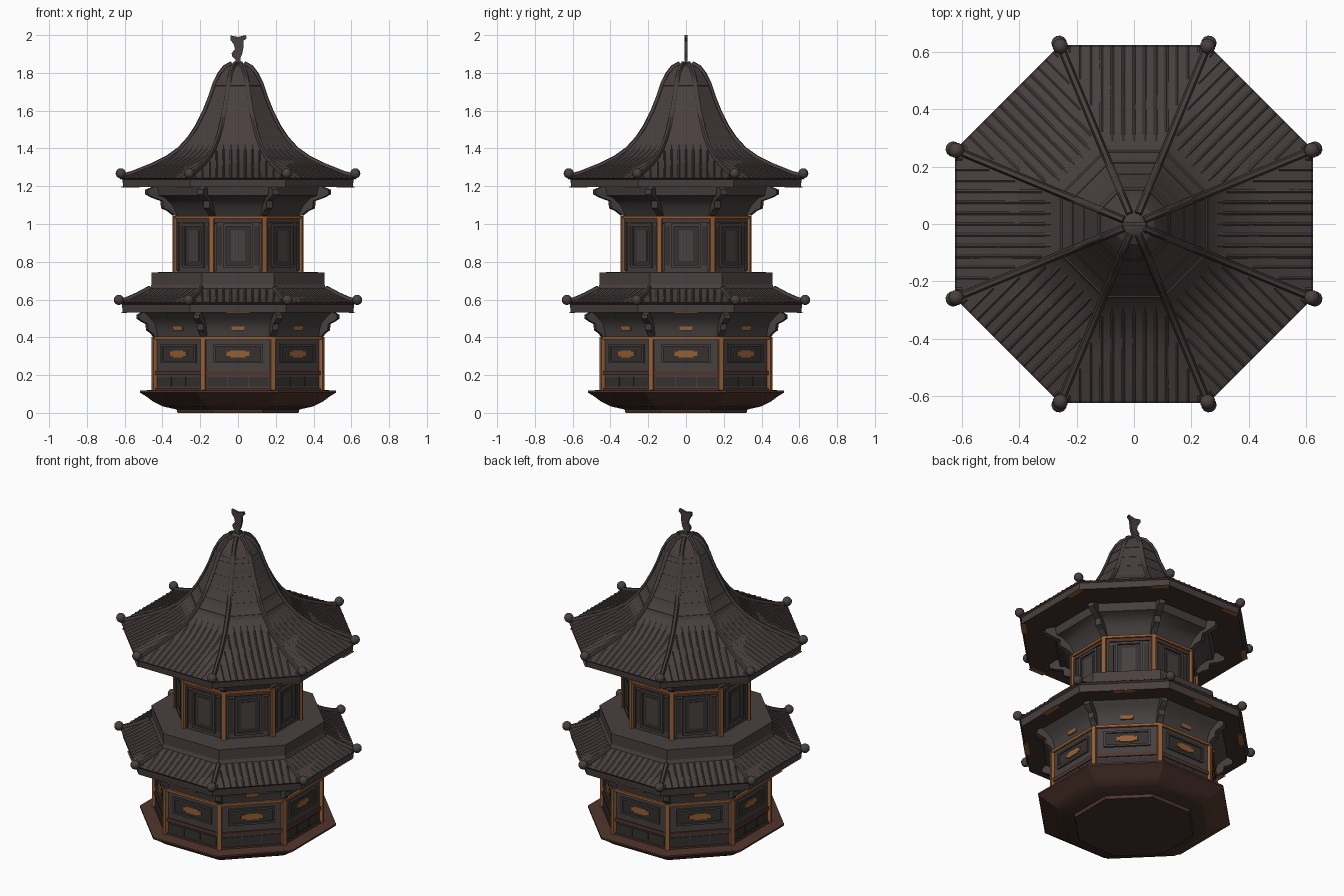
import bpy, bmesh, math
from mathutils import Matrix, Vector

if "Cube" in bpy.data.objects:
    bpy.data.objects.remove(bpy.data.objects["Cube"])

C8, T8 = math.cos(math.pi / 8), math.tan(math.pi / 8)


def material(name, rgb):
    m = bpy.data.materials.new(name)
    m.diffuse_color = (*rgb, 1)
    m.use_nodes = True
    m.node_tree.nodes["Principled BSDF"].inputs["Base Color"].default_value = m.diffuse_color
    return m


ROOF = material("roof tile brown grey", (0.066, 0.051, 0.050))
WALL = material("wall grey", (0.060, 0.052, 0.050))
DARK = material("recess dark grey", (0.036, 0.031, 0.030))
RED = material("red brown", (0.080, 0.036, 0.026))
UNDER = material("underside brown", (0.052, 0.030, 0.023))
ORANGE = material("trim orange", (0.300, 0.115, 0.035))


def finish(bm, name, mats, rule=None, smooth=None):
    bmesh.ops.recalc_face_normals(bm, faces=bm.faces)
    bm.normal_update()
    if rule:
        for f in bm.faces:
            f.material_index = rule(f)
    me = bpy.data.meshes.new(name)
    bm.to_mesh(me)
    bm.free()
    for m in mats:
        me.materials.append(m)
    if smooth:
        me.shade_smooth()
        me.set_sharp_from_angle(angle=smooth)
    ob = bpy.data.objects.new(name, me)
    bpy.context.collection.objects.link(ob)
    return ob


def around(bm, corner=False):
    """Repeat the front piece on all eight sides (or corners)."""
    geom = bm.verts[:] + bm.edges[:] + bm.faces[:]
    for k in range(1, 8):
        new = bmesh.ops.duplicate(bm, geom=geom)["geom"]
        bmesh.ops.rotate(bm, verts=[v for v in new if isinstance(v, bmesh.types.BMVert)],
                         matrix=Matrix.Rotation(k * math.pi / 4, 3, 'Z'))
    if corner:
        bmesh.ops.rotate(bm, verts=bm.verts, matrix=Matrix.Rotation(math.pi / 8, 3, 'Z'))


def loft(name, profile, mats, rule=None, smooth=None, closed=False):
    """Octagonal solid; profile points are (distance to flat side, height)."""
    bm = bmesh.new()
    rings = []
    for a, z in profile:
        r = a / C8
        rings.append([bm.verts.new((r * math.cos((k + .5) * math.pi / 4),
                                    r * math.sin((k + .5) * math.pi / 4), z)) for k in range(8)])
    pairs = list(zip(rings, rings[1:])) + ([(rings[-1], rings[0])] if closed else [])
    for p, q in pairs:
        for k in range(8):
            j = (k + 1) % 8
            bm.faces.new((p[k], p[j], q[j], q[k]))
    if not closed:
        bm.faces.new(rings[0])
        bm.faces.new(rings[-1])
    return finish(bm, name, mats, rule, smooth)


def boxes(name, mat, apothem, items, corner=False):
    """Boxes (x, z, width, height, depth) centred on the side plane, repeated."""
    bm = bmesh.new()
    for x, z, w, h, d in items:
        m = Matrix.Translation((x, -apothem, z)) @ Matrix.Diagonal((w, d, h, 1))
        bmesh.ops.create_cube(bm, size=1, matrix=m)
    around(bm, corner)
    return finish(bm, name, [mat])


def frame(w, z0, z1, t, d):
    zc = (z0 + z1) / 2
    return [(0, z0, w, t, d), (0, z1, w, t, d),
            (-w / 2, zc, t, z1 - z0 + t, d), (w / 2, zc, t, z1 - z0 + t, d)]


def plate(bm, pts, t):
    """Flat outline in the x-z or radial plane: pts are 3D, t the thickness vector."""
    t = Vector(t)
    a = [bm.verts.new(Vector(p) - t) for p in pts]
    b = [bm.verts.new(Vector(p) + t) for p in pts]
    bm.faces.new(a)
    bm.faces.new(b[::-1])
    for i in range(len(a)):
        j = (i + 1) % len(a)
        bm.faces.new((a[i], a[j], b[j], b[i]))


def hips(name, slope, r):
    """Round ridge along each roof corner."""
    bm = bmesh.new()
    rings = []
    for a, z in slope:
        rings.append([bm.verts.new((r * math.cos(i * math.pi / 3), -a / C8 - .5 * r * math.sin(i * math.pi / 3),
                                    z + r * math.sin(i * math.pi / 3))) for i in range(6)])
    for p, q in zip(rings, rings[1:]):
        for i in range(6):
            bm.faces.new((p[i], p[(i + 1) % 6], q[(i + 1) % 6], q[i]))
    bm.faces.new(rings[0])
    bm.faces.new(rings[-1])
    around(bm, True)
    finish(bm, name, [ROOF], smooth=1.0)


def tile_ribs(name, slope, a_min, step=.038, w=.008, h=.005):
    """Low tile ribs running down each roof side."""
    bm = bmesh.new()
    for n in range(-6, 7):
        x = n * step
        stop = max(a_min, (abs(x) + .02) / T8)
        path = []
        for (a, z), (b, y) in zip(slope, slope[1:]):
            if a <= stop:
                break
            path.append((a, z))
            if b <= stop:
                f = (a - stop) / (a - b)
                path.append((stop, z + f * (y - z)))
        if len(path) < 2:
            continue
        rows = [[bm.verts.new((x + dx, -a, z + dz)) for dx, dz in ((-w, -.002), (0, h), (w, -.002))]
                for a, z in path]
        for p, q in zip(rows, rows[1:]):
            for i in (0, 1):
                bm.faces.new((p[i], p[i + 1], q[i + 1], q[i]))
    around(bm)
    finish(bm, name, [ROOF])


def corner_balls(name, radius, z, r=.027):
    bm = bmesh.new()
    bmesh.ops.create_uvsphere(bm, u_segments=12, v_segments=8, radius=r,
                              matrix=Matrix.Translation((0, -radius, z)))
    around(bm, True)
    finish(bm, name, [ROOF], smooth=1.0)


def brackets(name, inner, z0, z1, reach):
    """Carved stepped bracket under each eave corner."""
    r, h, e = inner / C8, z1 - z0, reach / C8 - inner / C8
    pts = [(0, -r + .05, z0), (0, -r, z0), (0, -r - .2 * e, z0 + .15 * h), (0, -r - .42 * e, z0 + .25 * h),
           (0, -r - .45 * e, z0 + .5 * h), (0, -r - .75 * e, z0 + .6 * h), (0, -r - e, z0 + .72 * h),
           (0, -r - e, z0 + .88 * h), (0, -r - .7 * e, z1), (0, -r + .05, z1)]
    bm = bmesh.new()
    plate(bm, pts, (.017, 0, 0))
    around(bm, True)
    finish(bm, name, [WALL])


def is_under(f):
    return 1 if f.normal.z < -.5 else 0


# Flared plinth
loft("base", [(.32, 0), (.325, .018), (.40, .035), (.45, .06), (.49, .09), (.52, .108), (.52, .118), (.44, .122)],
     [RED, UNDER], lambda f: 1 if f.normal.z < -.9 else 0, .3)

# Lower storey
loft("lower_wall", [(.44, .11), (.44, .40)], [WALL])
boxes("lower_posts", ORANGE, .45 / C8 - .008, [(0, .258, .026, .285, .022)], True)
boxes("lower_beam", ORANGE, .444, [(0, .396, .37, .015, .018)])
boxes("lower_sill", RED, .441, [(0, .212, .345, .022, .012), (0, .127, .35, .012, .014)])
boxes("lower_skirt_panels", DARK, .4405, [(x, .166, .105, .05, .008) for x in (-.11, 0, .11)])
boxes("lower_window_recess", DARK, .4405, [(0, .313, .24, .085, .005)])
boxes("lower_window_frame", WALL, .443, frame(.25, .27, .358, .012, .016))
boxes("lower_plaques", ORANGE, .444, [(0, .312, .12, .024, .009), (0, .312, .08, .038, .009)])

# Lower cornice, brackets and roof
loft("lower_cornice", [(.44, .40), (.445, .44), (.455, .475), (.48, .505), (.51, .535)], [WALL], smooth=.5)
boxes("lower_cornice_plaques", ORANGE, .4475, [(0, .447, .07, .022, .012)])
brackets("lower_brackets", .445, .405, .535, .53)
low = [(.625, .585), (.58, .603), (.53, .625), (.465, .66)]
loft("lower_roof", [(.40, .532), (.61, .532), (.615, .575)] + low + [(.40, .67)], [ROOF, UNDER],
     is_under, .3, True)
boxes("lower_eave_trim", ORANGE, .603, [(0, .531, .12, .004, .03)])
hips("lower_roof_ridges", [(.63, .59)] + low[1:], .014)
tile_ribs("lower_roof_ribs", low, .47)
corner_balls("lower_roof_balls", .683, .598)

# Ledge between the storeys
loft("ledge", [(.47, .65), (.458, .68), (.458, .744), (.33, .746)], [ROOF])

# Upper storey
loft("upper_wall", [(.327, .74), (.327, 1.05)], [WALL])
boxes("upper_posts", ORANGE, .34 / C8 - .008, [(0, .893, .024, .30, .022)], True)
boxes("upper_beam", ORANGE, .333, [(0, 1.036, .28, .014, .02)])
boxes("upper_head_rail", RED, .329, [(0, 1.018, .26, .02, .012)])
boxes("upper_door_recess", DARK, .3275, [(0, .885, .13, .21, .005), (-.1, .885, .03, .21, .005),
                                        (.1, .885, .03, .21, .005)])
boxes("upper_door_frame", WALL, .331, frame(.14, .775, .995, .014, .018)
      + [(s * .118, .88, .012, .25, .014) for s in (-1, 1)])
boxes("upper_door_panel", WALL, .329, [(0, .885, .075, .16, .009)])

# Upper cornice, brackets and roof
loft("upper_cornice", [(.33, 1.04), (.345, 1.07), (.36, 1.10), (.40, 1.14), (.43, 1.15), (.44, 1.20)],
     [WALL], smooth=.5)
brackets("upper_brackets", .34, 1.045, 1.20, .485)
high = [(.622, 1.243), (.55, 1.272), (.45, 1.312), (.37, 1.352), (.31, 1.395), (.26, 1.45), (.22, 1.51),
        (.18, 1.59), (.15, 1.665), (.125, 1.74), (.10, 1.79), (.07, 1.828), (.035, 1.848), (.008, 1.856)]
loft("upper_roof", [(.008, 1.197), (.608, 1.197), (.612, 1.235)] + high, [ROOF, UNDER], is_under, .3)
boxes("upper_eave_trim", ORANGE, .602, [(.2, 1.196, .1, .004, .03)])
hips("upper_roof_ridges", [(.625, 1.248)] + high[1:-1], .013)
tile_ribs("upper_roof_ribs", high, .29)
corner_balls("upper_roof_balls", .672, 1.268)

# Stepped tile courses on the steep part of the roof
for i, (a, z) in enumerate(high[5:10]):
    loft(f"tile_course_{i + 1}", [(a + .001, z - .012), (a + .005, z - .008), (a - .006, z + .016)], [ROOF])

# Thin finial
bm = bmesh.new()
half = [(-.016, 1.84), (-.012, 1.87), (-.03, 1.885), (-.034, 1.905), (-.016, 1.925), (-.022, 1.95),
        (-.040, 1.975), (-.040, 1.998), (0, 1.99), (.042, 2.0), (.046, 1.985), (.03, 1.97), (.028, 1.93),
        (.022, 1.90), (.012, 1.88), (.016, 1.84)]
plate(bm, [(x, 0, z) for x, z in half], (0, .007, 0))
finish(bm, "finial", [ROOF])
